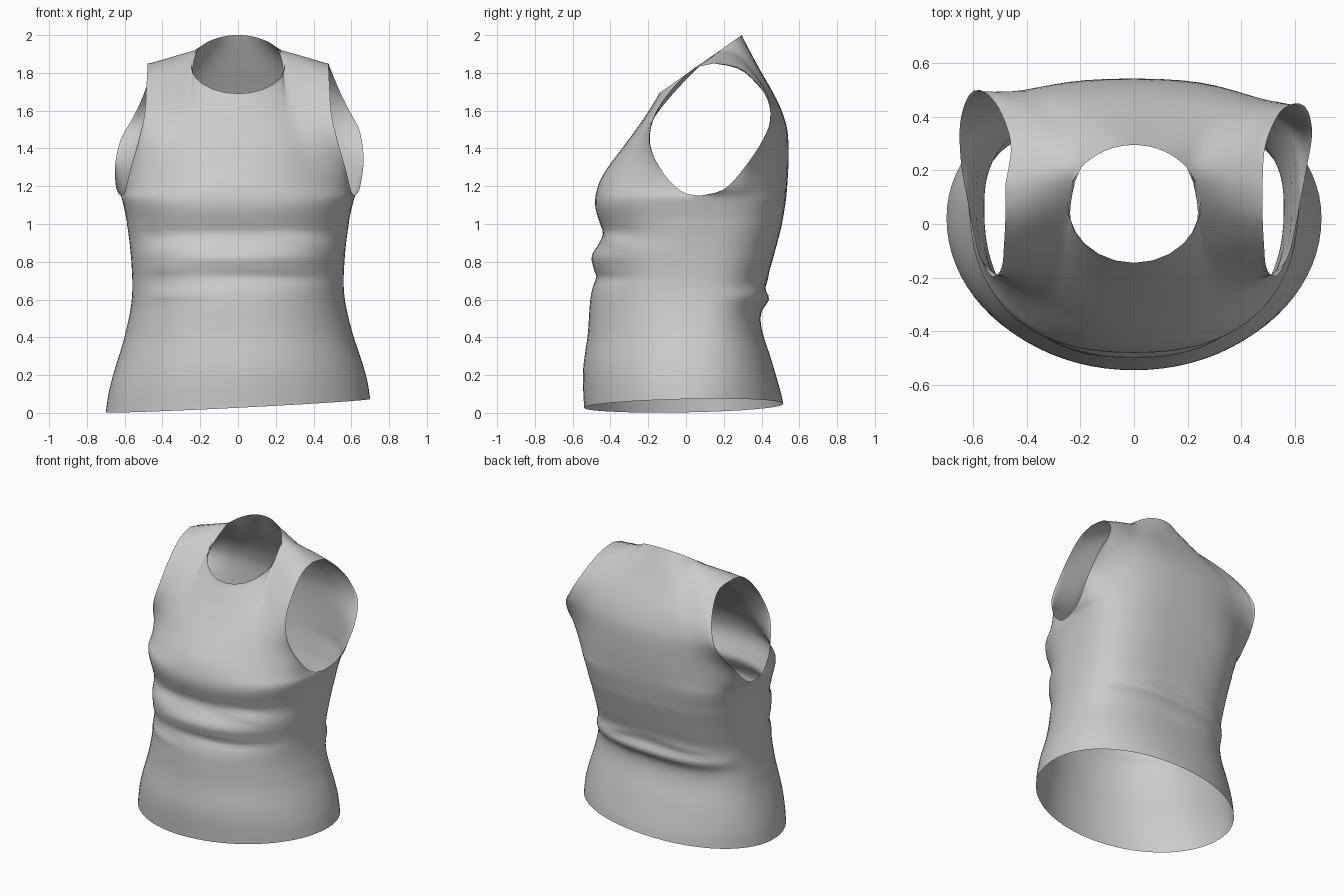
import bpy, bmesh
from math import sin, cos, pi, exp, radians, asin
from mathutils import Vector

if "Cube" in bpy.data.objects:
    bpy.data.objects.remove(bpy.data.objects["Cube"])

COLS, TUBE_ROWS, PANEL_ROWS, UNDER = 20, 50, 26, 1.15


def catmull(p, i, f):
    a, b, c, d = p[max(i - 1, 0)], p[i], p[i + 1], p[min(i + 2, len(p) - 1)]
    return b + (c - a) * f / 2 + (a * 2 - b * 5 + c * 4 - d) * f * f / 2 + (b * 3 - a - c * 3 + d) * f ** 3 / 2


def by_height(table, z):
    # smooth value at height z from (z, value) pairs
    for i in range(len(table) - 1):
        (z0, v0), (z1, v1) = table[i], table[i + 1]
        if z <= z1 or i == len(table) - 2:
            def slope(k):
                a, b = table[max(k - 1, 0)], table[min(k + 1, len(table) - 1)]
                return (b[1] - a[1]) / (b[0] - a[0]) * (z1 - z0)
            f = (z - z0) / (z1 - z0)
            return (v0 * (2 * f**3 - 3 * f * f + 1) + slope(i) * (f**3 - 2 * f * f + f)
                    + v1 * (3 * f * f - 2 * f**3) + slope(i + 1) * (f**3 - f * f))


def along(points, v):
    # point at fraction v of the length of a smooth curve
    p = [Vector(q) for q in points]
    seg = [(p[i + 1] - p[i]).length for i in range(len(p) - 1)]
    d = v * sum(seg)
    for i, s in enumerate(seg):
        if d <= s or i == len(seg) - 1:
            return catmull(p, i, min(d / s, 1))
        d -= s


# body profiles: half width, front depth, back depth
WIDTH = [(0, .70), (.1, .685), (.2, .66), (.4, .60), (.6, .562), (.8, .565), (1, .588), (UNDER, .62)]
DEPTH = {
    -1: [(0, -.54), (.2, -.545), (.4, -.52), (.6, -.505), (.7, -.483), (.76, -.49), (.82, -.50),
         (.9, -.455), (.95, -.44), (1.02, -.465), (1.09, -.485), (UNDER, -.483)],
    1: [(0, .515), (.07, .50), (.25, .45), (.42, .40), (.51, .40), (.58, .44), (.64, .42),
        (.8, .46), (1, .51), (UNDER, .534)]}
# centre lines above the underarm
CENTRE = {
    -1: [(0, -.483, 1.15), (0, -.46, 1.23), (0, -.41, 1.31), (0, -.295, 1.46), (0, -.2, 1.6), (0, -.145, 1.69)],
    1: [(0, .534, 1.15), (0, .547, 1.35), (0, .535, 1.53), (0, .47, 1.68), (0, .395, 1.81), (0, .295, 2.0)]}
# armhole edges, front and back, for each side
FRONT_ARM = [(.62, .08, 1.15), (.6, -.02, 1.17), (.575, -.12, 1.27), (.53, -.195, 1.43), (.495, -.165, 1.58),
             (.485, -.07, 1.72), (.48, .04, 1.82), (.48, .15, 1.85)]
ARM = {
    (-1, 1): FRONT_ARM, (-1, -1): FRONT_ARM,
    (1, 1): [(.62, .08, 1.15), (.645, .21, 1.19), (.665, .34, 1.34), (.645, .43, 1.49), (.6, .45, 1.58),
             (.54, .41, 1.7), (.49, .29, 1.82), (.48, .15, 1.85)],
    (1, -1): [(.62, .08, 1.15), (.645, .22, 1.19), (.65, .37, 1.32), (.62, .475, 1.45), (.575, .5, 1.53),
              (.51, .44, 1.66), (.46, .3, 1.81), (.48, .15, 1.85)]}
# cloth folds: face, x, z, x spread, z spread, tilt, height
FOLDS = [(-1, -.4, .62, .2, .025, .03, .014), (-1, .38, .89, .16, .03, -.2, .02), (-1, -.35, .87, .2, .03, .1, .014),
         (-1, .2, .70, .35, .022, -.05, -.014), (-1, -.42, .76, .15, .025, .0, .012), (1, .3, .64, .2, .02, -.2, .014),
         (1, -.3, .66, .25, .03, .12, .012)]


def ellipse(t, n):
    a = t * pi / 2
    return sin(a) ** (2 / n), 1 - max(cos(a), 0) ** (2 / n)


def roundness(face, s):
    return 2.0 + s * .4 if face < 0 else 2.1 + s * 1.0


def tube_point(face, side, s, t):
    z = s * UNDER
    q, f = ellipse(t, roundness(face, s))
    mid = .02 + .06 * s
    c = by_height(DEPTH[face], z)
    x, y = side * q * by_height(WIDTH, z), c + (mid - c) * f
    for fc, fx, fz, sx, sz, tilt, h in FOLDS:
        if fc == face:
            y += face * h * exp(-((x - fx) / sx) ** 2 - ((z - fz - tilt * (x - fx)) / sz) ** 2) * (1 - f)
    hem = max(0, .038 + .05 * x + .02 * y)
    return Vector((x, y, hem + s * (UNDER - hem)))


def neck_point(face, t):
    # half the neckline, then the shoulder crest
    split, end = 8 / COLS, asin((.21 - .075) / .22)
    start = face * radians(90)
    a = start + (end - start) * min(t / split, 1)
    y = .075 + .22 * sin(a)
    p = Vector((.25 * cos(a), y, 1.69 + .705 * (y + .145)))
    if t > split:
        p = p.lerp(Vector((.48, .15, 1.85)), (t - split) / (1 - split))
    return p


def panel_point(face, side, v, t):
    def base(v):
        c, p = along(CENTRE[face], v), along(ARM[face, side], v)
        q, f = ellipse(t, roundness(face, 1))
        w = min(1, v * 3)
        f += (q ** (2.2 if face < 0 else 2.6) - f) * w
        g = q ** (2 if face < 0 else 2.5)
        return Vector((p.x * q, c.y + (p.y - c.y) * f, c.z + (p.z - c.z) * g))
    r = base(v) + (neck_point(face, t) - base(1)) * v ** (1.9 if face < 0 else 2.5)
    r.x *= side
    return r


bm = bmesh.new()


def grid(fn, rows):
    vs = [[bm.verts.new(fn(i / rows, j / COLS)) for j in range(COLS + 1)] for i in range(rows + 1)]
    for i in range(rows):
        for j in range(COLS):
            bm.faces.new((vs[i][j], vs[i][j + 1], vs[i + 1][j + 1], vs[i + 1][j]))


# lower body and chest or back panel for each quarter
for face in (-1, 1):
    for side in (-1, 1):
        grid(lambda s, t: tube_point(face, side, s, t), TUBE_ROWS)
        grid(lambda v, t: panel_point(face, side, v, t), PANEL_ROWS)
bmesh.ops.remove_doubles(bm, verts=bm.verts, dist=.0008)


# relax the cloth, keeping the openings and the lower folds
def relax(low, high, times):
    inner = [v for v in bm.verts if not v.is_boundary and low < v.co.z < high]
    for _ in range(times):
        bmesh.ops.smooth_vert(bm, verts=inner, factor=.5, use_axis_x=True, use_axis_y=True, use_axis_z=True)


relax(1.0, 1.6, 6)
relax(1.55, 3, 4)
bmesh.ops.recalc_face_normals(bm, faces=bm.faces)
for f in bm.faces:
    f.smooth = True

mesh = bpy.data.meshes.new("sleeveless_top")
bm.to_mesh(mesh)
bm.free()
bpy.context.collection.objects.link(bpy.data.objects.new("sleeveless_top", mesh))
